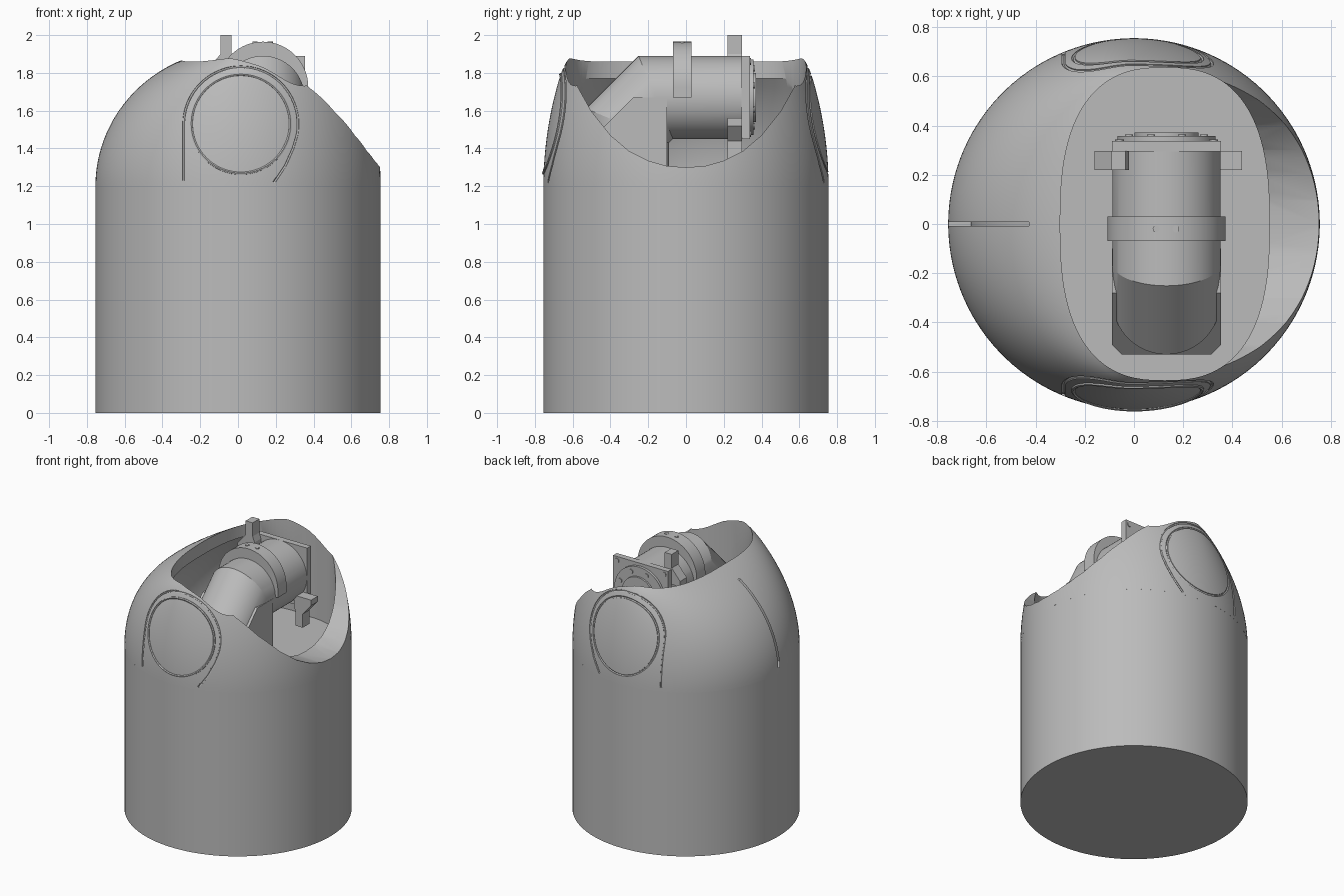
import bpy, bmesh
from math import sin, cos, pi, sqrt, copysign
from mathutils import Vector

if "Cube" in bpy.data.objects:
    bpy.data.objects.remove(bpy.data.objects["Cube"])

grey = bpy.data.materials.new("plain grey")
grey.use_nodes = True
grey.diffuse_color = (0.5, 0.5, 0.5, 1)
grey.node_tree.nodes["Principled BSDF"].inputs["Base Color"].default_value = (0.5, 0.5, 0.5, 1)

R, BASE, RISE = 0.755, 1.2, 0.705      # drum radius, dome base, dome height
CX, CZ, TUBE = 0.132, 1.67, 0.22       # tube axis and radius


def finish(name, bm):
    bmesh.ops.recalc_face_normals(bm, faces=bm.faces[:])
    me = bpy.data.meshes.new(name)
    bm.to_mesh(me)
    bm.free()
    me.materials.append(grey)
    ob = bpy.data.objects.new(name, me)
    bpy.context.collection.objects.link(ob)
    return ob


def loft(name, rings):
    """Skin matching closed rings and cap both ends."""
    bm = bmesh.new()
    rows = [[bm.verts.new(p) for p in ring] for ring in rings]
    n = len(rows[0])
    for low, high in zip(rows, rows[1:]):
        for i in range(n):
            j = (i + 1) % n
            bm.faces.new((low[i], low[j], high[j], high[i]))
    bm.faces.new(rows[0])
    bm.faces.new(rows[-1])
    return finish(name, bm)


def prism(name, outline, axis, lo, hi):
    place = {"x": lambda u, v, t: (t, u, v),
             "y": lambda u, v, t: (u, t, v),
             "z": lambda u, v, t: (u, v, t)}[axis]
    return loft(name, [[place(u, v, t) for u, v in outline] for t in (lo, hi)])


def circle(x, y, r, n=64, start=0.0, sweep=2 * pi):
    return [(x + r * cos(start + sweep * i / n), y + r * sin(start + sweep * i / n))
            for i in range(n)]


def rect(x0, x1, y0, y1):
    return [(x0, y0), (x1, y0), (x1, y1), (x0, y1)]


def smooth(ob, angle=0.5):
    bpy.ops.object.select_all(action="DESELECT")
    ob.select_set(True)
    bpy.context.view_layer.objects.active = ob
    bpy.ops.object.shade_smooth_by_angle(angle=angle)


def cut(ob, cutter):
    mod = ob.modifiers.new("cut", "BOOLEAN")
    mod.operation, mod.solver, mod.object = "DIFFERENCE", "EXACT", cutter
    cutter.hide_render = True
    bpy.context.view_layer.objects.active = ob
    bpy.ops.object.modifier_apply(modifier=mod.name)
    bpy.data.objects.remove(cutter)


# Dome: half-round across the sides, rounder towards the back
def half_back(t):
    return R * sqrt(1 - 0.94 * t * t)


def half_side(t):
    return R * (1 - 0.17 * t * t) * (1 - 0.06 * t ** 20)


def dome_ring(t, front=None, ks=1.0, kb=1.0, z=None):
    b = half_side(t) * ks
    f = front or b
    a = half_back(t) * kb
    return [((f if cos(w) > 0 else a) * cos(w), b * sin(w), BASE + RISE * t if z is None else z)
            for w in (2 * pi * (i + 0.5) / 128 for i in range(128))]


def on_dome(x, z, side):
    t = (z - BASE) / RISE
    a = half_side(t) if x > 0 else half_back(t)
    return (x, side * half_side(t) * sqrt(max(0, 1 - (x / a) ** 2)), z)


def groove(points, closed):
    """Round cutter following points on the dome."""
    cu = bpy.data.curves.new("groove_path", "CURVE")
    cu.dimensions, cu.bevel_depth, cu.bevel_resolution = "3D", 0.008, 1
    cu.use_fill_caps = True
    sp = cu.splines.new("POLY")
    sp.points.add(len(points) - 1)
    for p, co in zip(sp.points, points):
        p.co = (*co, 1)
    sp.use_cyclic_u = closed
    tmp = bpy.data.objects.new("groove_path", cu)
    bpy.context.collection.objects.link(tmp)
    bpy.context.view_layer.update()
    me = bpy.data.meshes.new_from_object(tmp.evaluated_get(bpy.context.evaluated_depsgraph_get()))
    bpy.data.objects.remove(tmp)
    bm = bmesh.new()
    bm.from_mesh(me)
    bmesh.ops.remove_doubles(bm, verts=bm.verts[:], dist=1e-5)
    return finish("groove_cutter", bm)


body = prism("drum_body", circle(0, 0, R, 96), "z", 0, BASE)
dome = loft("dome_shell", [dome_ring(i / 28) for i in range(29)])

# Hollow interior, oval hatch and open throat
cut(dome, loft("cavity", [dome_ring(0, 0.54, 0.86, 0.88, BASE - 0.05)] +
               [dome_ring(i / 12 * 0.81, 0.54, 0.86, 0.88) for i in range(13)]))
oval = [(0.125 + 0.425 * copysign(abs(c) ** 0.77, c), 0.635 * copysign(abs(s) ** 0.77, s))
        for c, s in circle(0, 0, 1, 96)]
cut(dome, prism("hatch_cutter", oval, "z", 1.15, 2.2))
half = [(0, 1.3), (0.1, 1.307), (0.2, 1.335), (0.3, 1.385), (0.4, 1.47),
        (0.5, 1.595), (0.57, 1.72), (0.615, 1.83), (0.634, 1.92), (0.634, 2.2)]
throat = [(-y, z) for y, z in half[:0:-1]] + half
cut(dome, prism("throat_cutter", throat, "x", 0.125, 1.0))

# Engraved side panels and centre seams
for side in (-1, 1):
    ring = circle(0.015, 1.53, 0.262, 72)
    cut(dome, groove([on_dome(x, z, side) for x, z in ring], True))
    arch = [(0.19, 1.22), (0.25, 1.31), (0.29, 1.40)]
    arch += circle(0.015, 1.53, 0.302, 40, -0.2, pi + 0.2)
    arch += [(-0.287, 1.53 - 0.06 * i) for i in range(6)]
    cut(dome, groove([on_dome(x, z, side) for x, z in arch], False))
cut(dome, groove([(-half_back(i / 20), 0, BASE + RISE * i / 20) for i in range(1, 18)], False))
smooth(dome)
smooth(body)

# Mitred elbow tube: level, sloping, then upright
def elbow_ring(place):
    return [(x, *place(h)) for x, h in circle(CX, 0, TUBE, 64)]


smooth(loft("elbow_tube", [
    elbow_ring(lambda h: (0.30, CZ + h)),
    elbow_ring(lambda h: (-0.16 - 0.414 * h, CZ + h)),
    elbow_ring(lambda h: (-0.31 - h, 1.52 + 0.414 * h)),
    elbow_ring(lambda h: (-0.31 - h, BASE))]), 0.3)

# Chamfered support block with a sloping top
c = 0.04
x0, x1, y0, y1 = CX - 0.222, CX + 0.222, -0.53, -0.1
block = prism("support_block", [(x0 + c, y0), (x1 - c, y0), (x1, y0 + c), (x1, y1),
                                (x0, y1), (x0, y0 + c)], "z", BASE, 1.67)
bm = bmesh.new()
bm.from_mesh(block.data)
res = bmesh.ops.bisect_plane(bm, geom=bm.verts[:] + bm.edges[:] + bm.faces[:],
                             plane_co=Vector((0, -0.53, 1.42)),
                             plane_no=Vector((0, -1, 1)), clear_outer=True)
bmesh.ops.holes_fill(bm, edges=[e for e in res["geom_cut"] if isinstance(e, bmesh.types.BMEdge)])
bm.to_mesh(block.data)
bm.free()

# Saddle clamp with two screws
saddle = circle(CX, 1.725, 0.24, 48, 0, pi) + [(CX - 0.24, 1.725), (CX - 0.24, CZ), (CX + 0.24, CZ)]
smooth(prism("saddle_clamp", saddle, "y", -0.07, 0.03))
for i, x in enumerate((0.09, 0.17)):
    prism(f"clamp_screw_{i + 1}", circle(x, -0.02, 0.014, 16), "z", 1.94, 1.966)

# End flange, bearing rings and bolts
prism("end_flange", rect(CX - 0.222, CX + 0.222, 1.45, 1.89), "y", 0.295, 0.338)
smooth(prism("flange_ring", circle(CX, CZ, 0.2), "y", 0.33, 0.357))
smooth(prism("flange_hub", circle(CX, CZ, 0.13), "y", 0.35, 0.371))
for i, (x, z) in enumerate(circle(CX, CZ, 0.165, 8, pi / 8)):
    prism(f"ring_bolt_{i + 1}", circle(x, z, 0.016, 12), "y", 0.35, 0.364)
for i, (x, z) in enumerate(circle(CX, CZ, 0.27, 4, pi / 4)):
    prism(f"corner_bolt_{i + 1}", circle(x, z, 0.018, 12), "y", 0.33, 0.344)

# Flared adjuster lugs at opposite corners of the flange
lug = [(-0.092, 2.0), (-0.035, 2.0), (-0.035, 1.9), (-0.02, 1.86), (-0.02, 1.78),
       (-0.16, 1.78), (-0.16, 1.82), (-0.092, 1.9)]
prism("upper_lug", lug, "y", 0.22, 0.297)
prism("lower_lug", [(2 * CX + 0.015 - x, 2 * CZ - z) for x, z in lug], "y", 0.22, 0.297)
